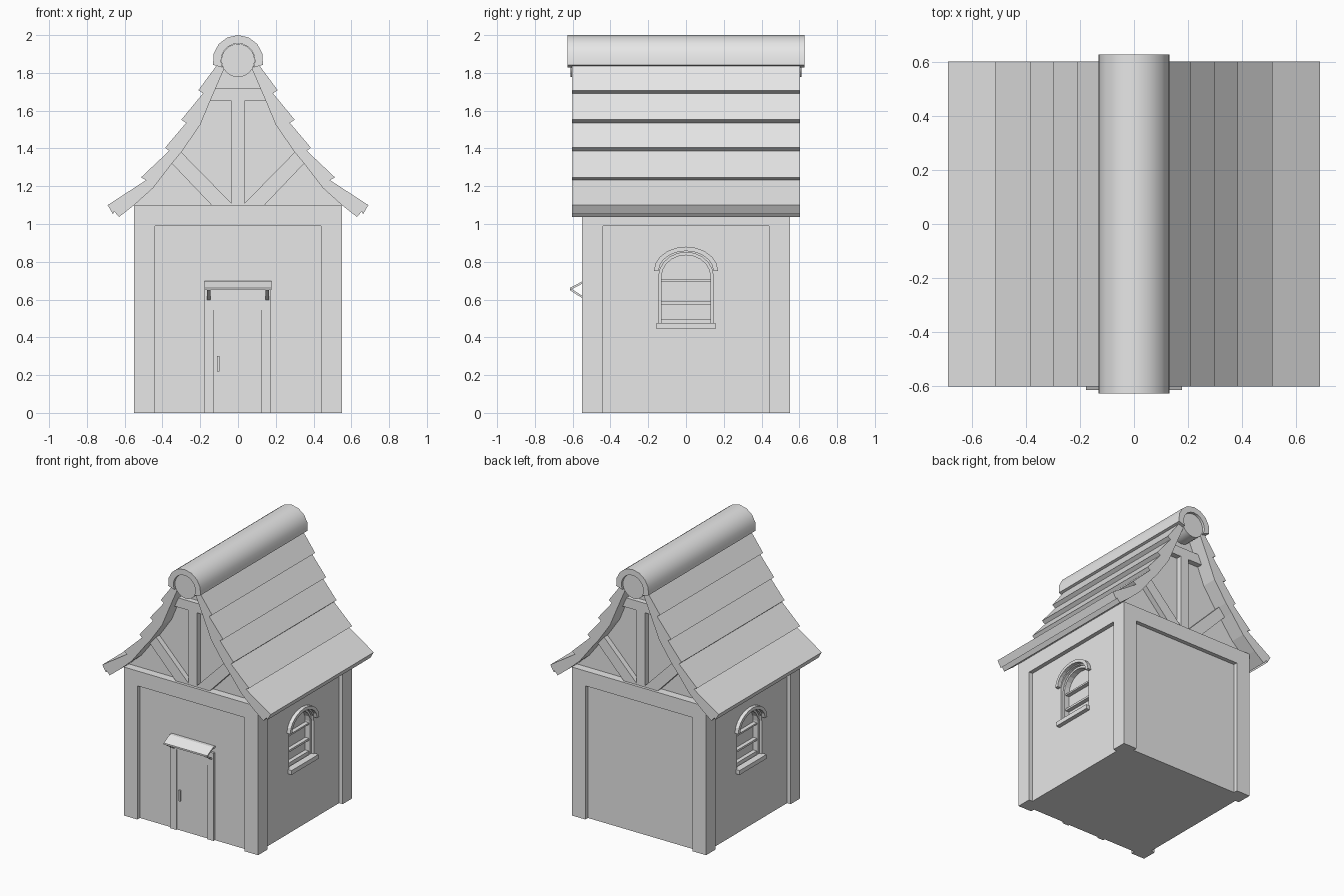
import bpy, bmesh, math
from mathutils import Vector

if "Cube" in bpy.data.objects:
    bpy.data.objects.remove(bpy.data.objects["Cube"])

grey = bpy.data.materials.new("plain_grey")
grey.diffuse_color = (0.8, 0.8, 0.8, 1)
grey.use_nodes = True
grey.node_tree.nodes["Principled BSDF"].inputs["Base Color"].default_value = grey.diffuse_color


def prism(name, pts, axis, a, b, smooth=False):
    """Extrude a 2D outline from a to b. Outline is (x, z) for axis y, (y, z) for axis x."""
    bm = bmesh.new()
    put = (lambda p, t: (p[0], t, p[1])) if axis == "y" else (lambda p, t: (t, p[0], p[1]))
    lo = [bm.verts.new(put(p, a)) for p in pts]
    hi = [bm.verts.new(put(p, b)) for p in pts]
    n = len(pts)
    bm.faces.new(lo)
    bm.faces.new(hi[::-1])
    for i in range(n):
        j = (i + 1) % n
        bm.faces.new((lo[i], hi[i], hi[j], lo[j]))
    bmesh.ops.recalc_face_normals(bm, faces=bm.faces)
    me = bpy.data.meshes.new(name)
    bm.to_mesh(me)
    bm.free()
    me.materials.append(grey)
    if smooth:
        me.polygons.foreach_set("use_smooth", [True] * len(me.polygons))
        me.set_sharp_from_angle(angle=math.radians(35))
    ob = bpy.data.objects.new(name, me)
    bpy.context.collection.objects.link(ob)
    return ob


def rect(u0, u1, z0, z1):
    return [(u0, z0), (u1, z0), (u1, z1), (u0, z1)]


def box(name, x0, x1, y0, y1, z0, z1):
    return prism(name, rect(x0, x1, z0, z1), "y", y0, y1)


def flip(pts, s):
    return [(s * x, z) for x, z in pts]


def arc(ru, rz, zc, a0, a1, n):
    out = []
    for i in range(n + 1):
        t = math.radians(a0 + (a1 - a0) * i / n)
        out.append((ru * math.cos(t), zc + rz * math.sin(t)))
    return out


# Walls: recessed core, corner posts and top beam
core = box("wall_core", -0.52, 0.52, -0.52, 0.52, 0, 1.05)
box("top_beam", -0.55, 0.55, -0.55, 0.55, 0.99, 1.10)
for sx in (-1, 1):
    for sy in (-1, 1):
        xs, ys = sorted((sx * 0.44, sx * 0.55)), sorted((sy * 0.44, sy * 0.55))
        box("corner_post", *xs, *ys, 0, 1.0)

# Gable infill and timber framing
under = [(0.55, 1.10), (0.45, 1.19), (0.35, 1.32), (0.30, 1.38),
         (0.20, 1.525), (0.15, 1.645), (0.07, 1.83)]
prism("gable_wall", under + flip(under, -1)[::-1], "y", -0.49, 0.49)
for s in (-1, 1):
    y0, y1 = sorted((s * 0.48, s * 0.53))
    box("gable_post", -0.035, 0.035, y0, y1, 1.10, 1.66)
    prism("collar_beam", [(-0.15, 1.65), (0.15, 1.65), (0.117, 1.72), (-0.117, 1.72)],
          "y", y0, y1)
    for sx in (-1, 1):
        prism("gable_brace", flip([(0.14, 1.10), (0.35, 1.32), (0.30, 1.38),
                                   (0.035, 1.11), (0.035, 1.10)], sx), "y", y0, y1)

# Stepped roof slopes
steps = [(0.63, 1.037), (0.655, 1.066), (0.662, 1.052), (0.69, 1.10),
         (0.487, 1.232), (0.513, 1.247), (0.365, 1.387), (0.385, 1.405),
         (0.275, 1.535), (0.30, 1.552), (0.185, 1.692), (0.21, 1.708), (0.105, 1.85)]
for s in (-1, 1):
    prism("roof_slope", flip(steps + under[::-1], s), "y", -0.603, 0.603)

# Ridge beam and rounded ridge cap
prism("ridge_beam", arc(0.088, 0.088, 1.866, 0, 345, 23), "y", -0.612, 0.612, True)
cap = arc(0.134, 0.134, 1.866, -10, 190, 8) + arc(0.09, 0.09, 1.866, 205, -25, 12)
prism("ridge_cap", cap, "y", -0.628, 0.628, True)

# Door with frame, handle and canopy
box("door_panel", -0.13, 0.125, -0.526, -0.50, 0, 0.545)
box("door_jamb", -0.18, -0.13, -0.536, -0.50, 0, 0.65)
box("door_jamb", 0.125, 0.175, -0.536, -0.50, 0, 0.65)
box("door_lintel", -0.13, 0.125, -0.534, -0.50, 0.595, 0.65)
box("door_head", -0.13, 0.125, -0.530, -0.50, 0.545, 0.595)
box("door_handle", -0.11, -0.097, -0.538, -0.52, 0.22, 0.30)
prism("door_canopy", [(-0.615, 0.65), (-0.615, 0.662), (-0.545, 0.698),
                      (-0.52, 0.698), (-0.52, 0.686), (-0.545, 0.686)], "x", -0.178, 0.178)
for x in (-0.155, 0.155):
    prism("canopy_bracket", [(-0.603, 0.655), (-0.535, 0.61), (-0.535, 0.598),
                             (-0.615, 0.65)], "x", x - 0.009, x + 0.009)

# Arched windows on both sides
opening = [(-0.145, 0.47), (0.145, 0.47)] + arc(0.145, 0.13, 0.72, 0, 180, 10)
inner = arc(0.13, 0.115, 0.72, 0, 180, 10)
frame = ([(-0.145, 0.47), (0.145, 0.47)] + arc(0.145, 0.13, 0.72, 0, 180, 10)
         + [(-0.145, 0.50), (-0.13, 0.50)] + inner[::-1] + [(0.13, 0.50), (-0.144, 0.499)])
hood = arc(0.17, 0.13, 0.75, 0, 180, 10) + arc(0.145, 0.107, 0.75, 180, 0, 10)
for s in (-1, 1):
    def span(a, b):
        return sorted((s * a, s * b))
    cutter = prism("window_cutter", opening, "x", *span(0.46, 0.56))
    cutter.hide_render = True
    cutter.hide_viewport = True
    mod = core.modifiers.new("window_hole", "BOOLEAN")
    mod.operation = "DIFFERENCE"
    mod.solver = "EXACT"
    mod.object = cutter
    # frame pieces inside the niche
    arch = arc(0.145, 0.13, 0.72, 0, 180, 10) + inner[::-1]
    prism("window_arch", arch, "x", *span(0.46, 0.50))
    for u0, u1 in ((-0.145, -0.13), (0.13, 0.145)):
        prism("window_jamb", rect(u0, u1, 0.47, 0.72), "x", *span(0.46, 0.50))
    for z0, z1 in ((0.47, 0.497), (0.575, 0.59), (0.693, 0.705)):
        prism("window_bar", rect(-0.13, 0.13, z0, z1), "x", *span(0.46, 0.49))
    prism("window_hood", hood, "x", *span(0.51, 0.547))
    prism("window_sill", rect(-0.157, 0.157, 0.445, 0.477), "x", *span(0.50, 0.55))
